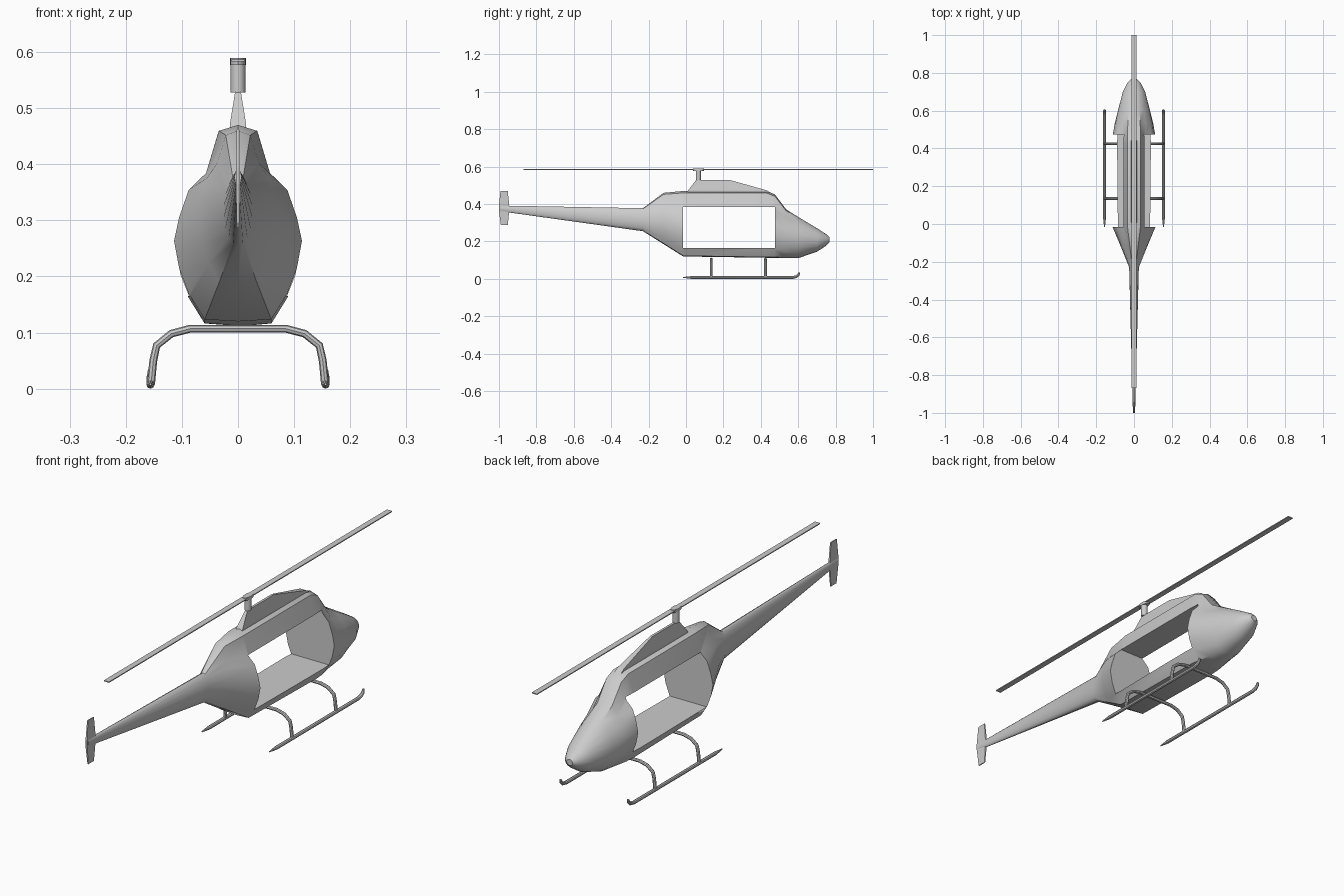
import bpy, bmesh, math

if "Cube" in bpy.data.objects:
    bpy.data.objects.remove(bpy.data.objects["Cube"])


def finish(name, bm, smooth=None):
    bmesh.ops.recalc_face_normals(bm, faces=bm.faces[:])
    me = bpy.data.meshes.new(name)
    bm.to_mesh(me)
    bm.free()
    ob = bpy.data.objects.new(name, me)
    bpy.context.collection.objects.link(ob)
    if smooth:
        activate(ob)
        bpy.ops.object.shade_smooth_by_angle(angle=math.radians(smooth))
    return ob


def activate(ob):
    bpy.ops.object.select_all(action='DESELECT')
    ob.select_set(True)
    bpy.context.view_layer.objects.active = ob


def loft(name, rings, smooth=None):
    bm = bmesh.new()
    vs = [[bm.verts.new(p) for p in r] for r in rings]
    n = len(rings[0])
    for a, b in zip(vs, vs[1:]):
        for i in range(n):
            j = (i + 1) % n
            bm.faces.new((a[i], a[j], b[j], b[i]))
    bm.faces.new(vs[0])
    bm.faces.new(vs[-1])
    return finish(name, bm, smooth)


def box(name, lo, hi):
    (x0, y0, z0), (x1, y1, z1) = lo, hi
    return loft(name, [[(x0, y0, z), (x1, y0, z), (x1, y1, z), (x0, y1, z)] for z in (z0, z1)])


def tube(name, pts, radius, scales=None):
    cu = bpy.data.curves.new(name, 'CURVE')
    cu.dimensions = '3D'
    cu.bevel_depth = radius
    cu.bevel_resolution = 2
    cu.use_fill_caps = True
    sp = cu.splines.new('POLY')
    sp.points.add(len(pts) - 1)
    for i, p in enumerate(pts):
        sp.points[i].co = (*p, 1)
        sp.points[i].radius = scales[i] if scales else 1
    ob = bpy.data.objects.new(name, cu)
    bpy.context.collection.objects.link(ob)
    activate(ob)
    bpy.ops.object.convert(target='MESH')
    ob = bpy.context.object
    bpy.ops.object.shade_smooth_by_angle(angle=math.radians(40))
    return ob


# Fuselage: cabin half-section blended towards an ellipse at nose and tail
half = [(0, 1), (.3, .97), (.5, .755), (.77, .67), (.92, .53),
        (1, .41), (.92, .27), (.77, .14), (.52, .01), (0, 0)]
# y, top z, bottom z, half width, roundness
stations = [
    (-.995, .392, .362, .006, 1), (-.23, .378, .255, .026, 1),
    (-.12, .46, .186, .070, .25), (-.015, .47, .12, .114, 0),
    (.43, .47, .113, .115, 0), (.475, .452, .112, .112, .1),
    (.535, .372, .111, .102, .5), (.60, .331, .111, .086, .85),
    (.70, .271, .145, .060, 1), (.75, .239, .178, .034, 1),
    (.768, .222, .197, .014, 1)]
rings = []
for y, zt, zb, w, k in stations:
    pts = []
    for i, (px, pz) in enumerate(half):
        a = math.pi * i / 9
        x = px * (1 - k) + math.sin(a) * k
        z = pz * (1 - k) + (.5 + .5 * math.cos(a)) * k
        pts.append((x * w, y, zb + z * (zt - zb)))
    rings.append(pts + [(-x, yy, z) for x, yy, z in pts[-2:0:-1]])
body = loft("fuselage", rings)

# Open cabin cut straight through both sides
cutter = box("cabin_cutter", (-.3, -.015, .165), (.3, .475, .385))
cutter.hide_render = True
mod = body.modifiers.new("cabin", 'BOOLEAN')
mod.operation = 'DIFFERENCE'
mod.object = cutter
mod.solver = 'EXACT'
activate(body)
bpy.ops.object.modifier_apply(modifier=mod.name)
bpy.data.objects.remove(cutter)
activate(body)
bpy.ops.object.shade_smooth_by_angle(angle=math.radians(35))

# Roof fairing below the mast
loft("mast_fairing", [
    [(s * w, y, z) for s, y in ((-1, y0), (1, y0), (1, y1), (-1, y1))]
    for w, y0, y1, z in ((.015, .005, .45, .462), (.014, .012, .43, .474), (.005, .055, .23, .53))])


# Mast, hub and main rotor
def cylinder(name, r, z0, z1, y=.066, n=16, sy=1.0):
    return loft(name, [[(r * math.cos(2 * math.pi * i / n), y + sy * r * math.sin(2 * math.pi * i / n), z)
                        for i in range(n)] for z in (z0, z1)], 40)


cylinder("rotor_mast", .013, .528, .58)
cylinder("rotor_hub", .014, .577, .589, sy=2.1)
box("main_rotor_blade", (-.012, -.868, .583), (.012, 1.0, .587))

# Tail rotor: two tapered blades
loft("tail_rotor", [[(-t, y0, z), (t, y0, z), (t, y1, z), (-t, y1, z)] for t, y0, y1, z in (
    (.002, -.990, -.953, .287), (.004, -1.0, -.945, .365),
    (.004, -1.0, -.945, .392), (.002, -.992, -.953, .47))])

# Landing skids with upturned front tips
for side, label in ((-1, "left"), (1, "right")):
    x = side * .156
    tube(label + "_skid", [(x, -.015, .008), (x, .03, .0075), (x, .57, .0075), (x, .59, .012),
                           (x, .602, .022), (x, .605, .034)], .0075, [.3, 1, 1, 1, .9, .6])

# Arched cross tubes
arch = [(.155, .008), (.151, .05), (.145, .077), (.119, .098), (.085, .107)]
for y, label in ((.135, "rear"), (.425, "front")):
    path = [(-x, y, z) for x, z in arch] + [(x, y, z) for x, z in arch[::-1]]
    tube(label + "_cross_tube", path, .007)
